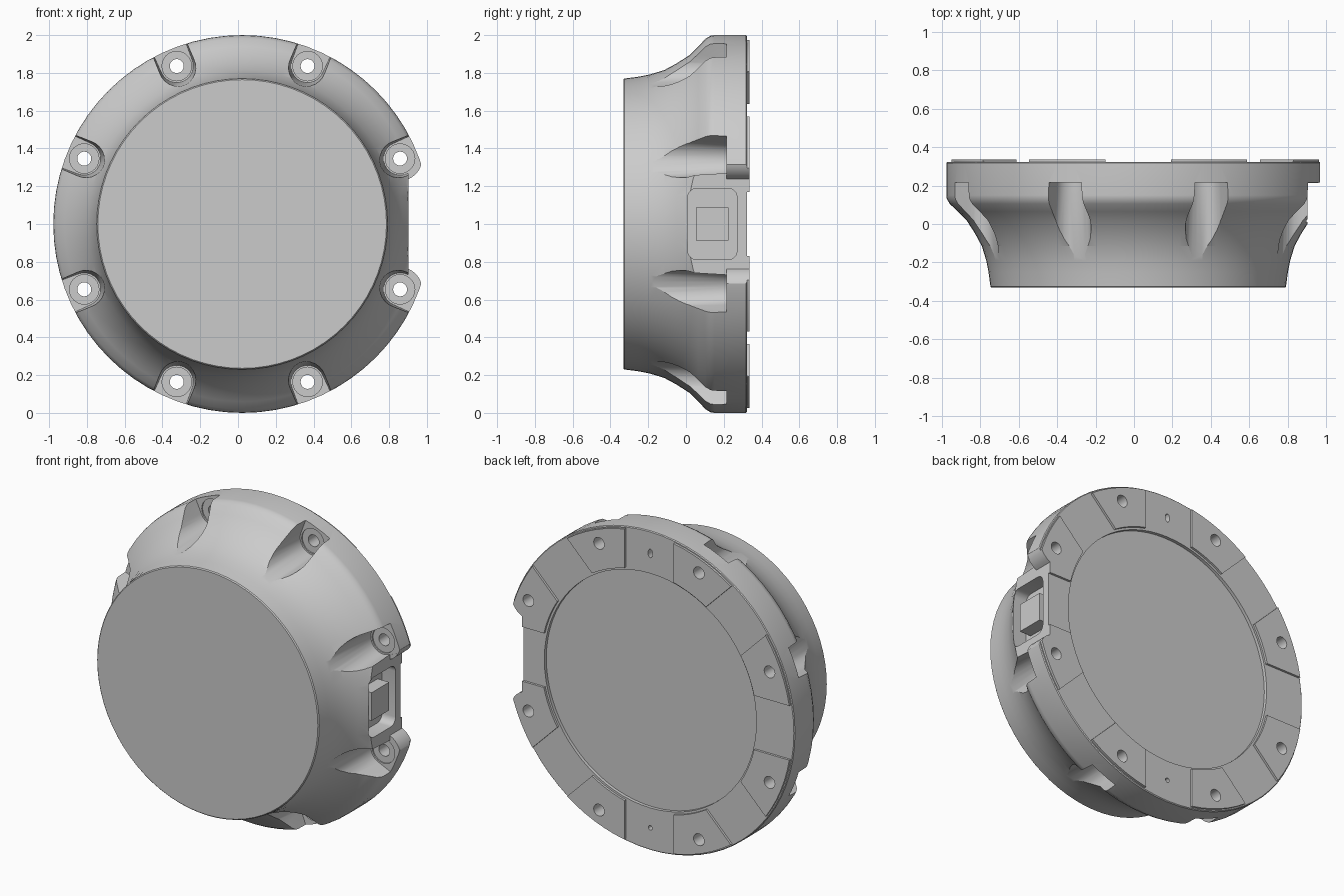
import bpy, bmesh, math
from mathutils import Vector

if "Cube" in bpy.data.objects:
    bpy.data.objects.remove(bpy.data.objects["Cube"])

CX, CZ = 0.022, 1.0            # axis of the round body, running along y
HOLE_R = 0.905                 # bolt circle radius
BOLTS = [math.radians(22.5 + 45 * k) for k in range(8)]

grey = bpy.data.materials.new("light_grey")
grey.diffuse_color = (0.6, 0.6, 0.6, 1)
grey.use_nodes = True
grey.node_tree.nodes["Principled BSDF"].inputs["Base Color"].default_value = grey.diffuse_color


def finish(name, bm):
    bmesh.ops.remove_doubles(bm, verts=bm.verts, dist=1e-6)
    bmesh.ops.recalc_face_normals(bm, faces=bm.faces)
    me = bpy.data.meshes.new(name)
    bm.to_mesh(me)
    bm.free()
    me.materials.append(grey)
    ob = bpy.data.objects.new(name, me)
    bpy.context.collection.objects.link(ob)
    return ob


def loft(bm, rings):
    """Skin a list of equal-length point rings and cap both ends."""
    vs = [[bm.verts.new(p) for p in r] for r in rings]
    n = len(vs[0])
    for a, b in zip(vs, vs[1:]):
        for i in range(n):
            j = (i + 1) % n
            bm.faces.new((a[i], a[j], b[j], b[i]))
    bm.faces.new(vs[0])
    bm.faces.new(vs[-1])


def ring(r, y, x=CX, z=CZ, n=72):
    return [(x + r * math.cos(2 * math.pi * i / n), y,
             z + r * math.sin(2 * math.pi * i / n)) for i in range(n)]


def at(angle, r):
    return CX + r * math.cos(angle), CZ + r * math.sin(angle)


def box(name, x0, x1, y0, y1, z0, z1, bevel=0.0):
    """Box; bevel rounds the edges running along x."""
    bm = bmesh.new()
    loft(bm, [[(x, y0, z0), (x, y1, z0), (x, y1, z1), (x, y0, z1)] for x in (x0, x1)])
    if bevel:
        es = [e for e in bm.edges if abs(e.verts[0].co.x - e.verts[1].co.x) > 1e-4]
        bmesh.ops.bevel(bm, geom=es, offset=bevel, segments=5, profile=0.5, affect='EDGES')
    return finish(name, bm)


def cut(ob, cutter):
    m = ob.modifiers.new("cut", 'BOOLEAN')
    m.operation, m.solver, m.object = 'DIFFERENCE', 'EXACT', cutter
    bpy.context.view_layer.objects.active = ob
    bpy.ops.object.modifier_apply(modifier=m.name)


# Turned body: flat front, flared flank, straight rim, shallow back recess
profile = [(0.764, -0.332), (0.77, -0.326), (0.78, -0.25), (0.792, -0.19), (0.815, -0.115),
           (0.85, -0.05), (0.895, 0.02), (0.94, 0.065), (0.982, 0.105), (0.997, 0.13),
           (1.0, 0.15), (1.0, 0.317), (0.995, 0.322), (0.735, 0.322), (0.735, 0.302)]
bm = bmesh.new()
loft(bm, [ring(r, y) for r, y in profile])
body = finish("body", bm)

# Raised back pads, separated by eight parallel-sided spokes
bm = bmesh.new()
RO, RI, HALF = 0.988, 0.748, 0.17
for k in range(8):
    base = math.radians(45 * k)
    pts = []
    for r, steps in ((RO, range(7)), (RI, range(6, -1, -1))):
        a0 = math.asin(HALF / r)
        a1 = math.pi / 4 - a0
        pts += [at(base + a0 + (a1 - a0) * i / 6, r) for i in steps]
    loft(bm, [[(x, y, z) for x, z in pts] for y in (0.318, 0.336)])
pads = finish("back_pads", bm)

# Tapered U-shaped bolt pockets open to the rim
bm = bmesh.new()
for a in BOLTS:
    hx, hz = at(a, HOLE_R)
    rad = Vector((math.cos(a), 0, math.sin(a)))
    tan = Vector((-math.sin(a), 0, math.cos(a)))
    rings = []
    for y, w in ((0.215, 0.088), (-0.4, 0.122)):
        c = Vector((hx, y, hz))
        u = [c + rad * 0.25 - tan * w * 1.1]
        for i in range(13):
            t = -math.pi / 2 - math.pi * i / 12
            u.append(c + rad * w * math.cos(t) + tan * w * math.sin(t))
        u.append(c + rad * 0.25 + tan * w * 1.1)
        rings.append(u)
    loft(bm, rings)
pockets = finish("pocket_cutter", bm)

# Counterbore seats
bm = bmesh.new()
for a in BOLTS:
    x, z = at(a, HOLE_R)
    loft(bm, [ring(0.078, y, x, z, 24) for y in (0.15, 0.223)])
seats = finish("seat_cutter", bm)

# Through holes for the bolts
bm = bmesh.new()
for a in BOLTS:
    x, z = at(a, HOLE_R)
    loft(bm, [ring(0.037, y, x, z, 20) for y in (0.1, 0.5)])
bolt_holes = finish("bolt_hole_cutter", bm)

# Small locating holes at top and bottom of the back
bm = bmesh.new()
loft(bm, [[(CX + (x - CX) * 0.6, y, z) for x, y, z in ring(0.027, y, CX, CZ + 0.86, 16)]
          for y in (0.2, 0.5)])
loft(bm, [ring(0.014, y, CX, CZ - 0.86, 12) for y in (0.2, 0.5)])
pins = finish("pin_hole_cutter", bm)

# Side notch, leaving rounded bosses around the two neighbouring holes
hx, hz = at(BOLTS[0], HOLE_R)
dz = hz - CZ
notch = box("notch_cutter", 0.903, 1.3, -0.6, 0.6, CZ - dz, CZ + dz)
bm = bmesh.new()
for s in (-1, 1):
    loft(bm, [ring(0.117, y, hx, CZ + s * dz, 32) for y in (0.214, 0.8)])
bosses = finish("boss_cutter", bm)
cut(notch, bosses)

# Rounded connector recess in the notch flat
recess = box("recess_cutter", 0.81, 1.2, 0.01, 0.27, CZ - 0.188, CZ + 0.188, 0.045)

for c in (notch, pockets, seats, bolt_holes, pins, recess):
    cut(body, c)
for c in (notch, bolt_holes):
    cut(pads, c)

# Connector block standing in the recess
box("connector_block", 0.80, 0.89, 0.052, 0.226, CZ - 0.088, CZ + 0.088)

for c in (notch, bosses, pockets, seats, bolt_holes, pins, recess):
    bpy.data.objects.remove(c)

# Soft shading on the turned surfaces, crisp machined edges
for ob in (body, pads):
    bpy.ops.object.select_all(action='DESELECT')
    ob.select_set(True)
    bpy.context.view_layer.objects.active = ob
    bpy.ops.object.shade_smooth_by_angle(angle=math.radians(25))
